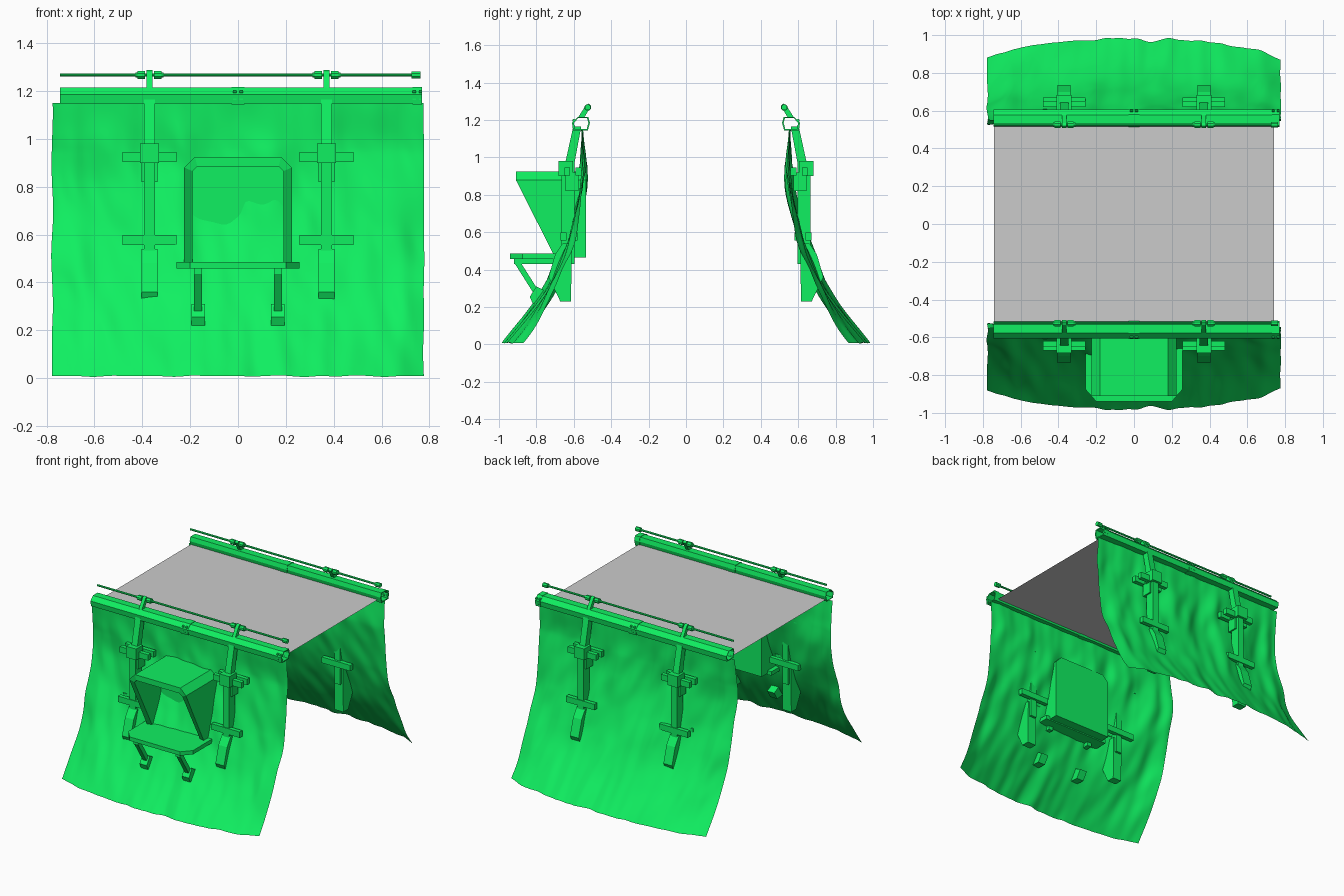
import bpy, bmesh, math
from mathutils import Vector, noise

if "Cube" in bpy.data.objects:
    bpy.data.objects.remove(bpy.data.objects["Cube"])

green = bpy.data.materials.new("green")
green.diffuse_color = (0.005, 0.87, 0.12, 1)
green.use_nodes = True
green.node_tree.nodes["Principled BSDF"].inputs["Base Color"].default_value = green.diffuse_color


def make(name, verts, faces, mat=green, recalc=True):
    me = bpy.data.meshes.new(name)
    me.from_pydata(verts, [], faces)
    bm = bmesh.new()
    bm.from_mesh(me)
    if recalc:
        bmesh.ops.recalc_face_normals(bm, faces=bm.faces)
    bm.to_mesh(me)
    bm.free()
    ob = bpy.data.objects.new(name, me)
    bpy.context.collection.objects.link(ob)
    if mat:
        me.materials.append(mat)
    return ob


def prism(name, yz, x0, x1, s=1):
    """Extrude a y-z outline along x; s = -1 mirrors it to the back."""
    n = len(yz)
    v = [(x, y * s, z) for x in (x0, x1) for y, z in yz]
    f = [(i, (i + 1) % n, n + (i + 1) % n, n + i) for i in range(n)]
    return make(name, v, f + [tuple(range(n)), tuple(range(n, 2 * n))])


def box(name, x0, x1, y0, y1, z0, z1, s=1):
    return prism(name, [(y0, z0), (y1, z0), (y1, z1), (y0, z1)], x0, x1, s)


def ngon(y, z, r, n=8):
    return [(y + r * math.cos(math.tau * (i + .5) / n),
             z + r * math.sin(math.tau * (i + .5) / n)) for i in range(n)]


def tube(name, yz, k_out, k_in, x0, x1, s):
    """Hollow extrusion: the outline scaled about its middle twice."""
    n = len(yz)
    cy, cz = sum(p[0] for p in yz) / n, sum(p[1] for p in yz) / n
    v = [(x, s * (cy + (y - cy) * k), cz + (z - cz) * k)
         for x, k in ((x0, k_out), (x1, k_out), (x1, k_in), (x0, k_in)) for y, z in yz]
    f = [(r * n + i, r * n + (i + 1) % n, (r + 1) % 4 * n + (i + 1) % n, (r + 1) % 4 * n + i)
         for r in range(4) for i in range(n)]
    return make(name, v, f)


def cloth(name, s):
    nx, nz = 100, 74
    v = []
    for j in range(nz + 1):
        for i in range(nx + 1):
            u, t = 2 * i / nx - 1, j / nz
            x, z = u * .777, t * 1.15
            low = max(0, 1 - z)
            fade = min(1, (1.15 - z) / .2)
            y = -.555 - .425 * low ** 2 + .1 * u * u * low ** 1.3 + .02 * u * u * (1 - low) * fade
            # long slanted drapes plus small wrinkles
            y += fade * .034 * noise.noise(Vector((x * 4.5 + z, z * 2.2, 3.1)))
            y += fade * .015 * noise.noise(Vector((x * 10 + z * 3, z * 5, 7.7)))
            y += .008 * noise.noise(Vector((x * 14, z * 2, 1.3)))
            x += .008 * u ** 4 * noise.noise(Vector((u, z * 5, 5.0)))
            z += .008 * (1 - t) * (1 + noise.noise(Vector((x * 9, 2.0, 0))))
            v.append((x, y * s, z))
    w = nx + 1
    f = [(j * w + i, j * w + i + 1, (j + 1) * w + i + 1, (j + 1) * w + i)
         for j in range(nz) for i in range(nx)]
    if s < 0:
        f = [q[::-1] for q in f]
    ob = make(name, v, f, recalc=False)
    ob.data.polygons.foreach_set("use_smooth", [True] * len(f))


rail = [(-.6, 1.147), (-.606, 1.185), (-.578, 1.214), (-.525, 1.214), (-.517, 1.185), (-.527, 1.147)]

# Two mirrored side walls
for s, side in ((1, "front"), (-1, "back")):
    cloth(side + "_cloth", s)

    # Hollow rail with clamp bands and bolts
    tube(side + "_rail", rail, 1, .88, -.745, .77, s)
    for x, w in ((0, .028), (.75, .02)):
        tube(side + "_rail_clamp", rail, 1.08, .95, x - w, x + w, s)
        for dx in (-.013, .013):
            for z in (1.166, 1.197):
                prism(side + "_bolt", [(y * 1, zz) for y, zz in ngon(-.6, z, .008)],
                      x + dx - .007, x + dx + .007, s)

    # Thin rod with end knob
    prism(side + "_rod", ngon(-.525, 1.267, .007), -.745, .75, s)
    prism(side + "_rod_knob", ngon(-.525, 1.267, .016), .725, .762, s)

    for x in (-.37, .37):
        # Rod bracket: slanted stem and collars
        prism(side + "_rod_stem", [(-.578, 1.212), (-.545, 1.212), (-.507, 1.275),
                                   (-.52, 1.288), (-.535, 1.28)], x - .012, x + .012, s)
        for dx in (-.035, .035):
            prism(side + "_rod_collar", ngon(-.525, 1.267, .018), x + dx - .016, x + dx + .016, s)
            prism(side + "_rod_collar_end", ngon(-.525, 1.267, .012),
                  x + dx * 1.35 - .012, x + dx * 1.35 + .012, s)
        # Post in three sections
        prism(side + "_upper_post", [(-.603, 1.165), (-.56, 1.165), (-.6, .95), (-.65, .95)],
              x - .023, x + .023, s)
        box(side + "_middle_post", x - .023, x + .023, -.665, -.595, .43, .97, s)
        prism(side + "_lower_post", [(-.66, .54), (-.61, .54), (-.615, .23), (-.672, .23),
                                     (-.735, .36), (-.70, .48)], x - .034, x + .034, s)
        # Clamp block with its tail, and paired cross bars
        box(side + "_post_clamp", x - .04, x + .04, -.682, -.605, .9, .98, s)
        box(side + "_clamp_tail", x - .034, x + .034, -.645, -.575, .82, .92, s)
        for z in (.925, .578):
            for y in (-.632, -.572):
                d = .02 if z < .7 else 0
                box(side + "_cross_bar", x - .113, x + .113, y - d - .018, y - d + .012,
                    z - .021, z + .021, s)

# Grey roof sheet
make("roof_sheet", [(-.74, -.53, 1.16), (.74, -.53, 1.16), (.74, .53, 1.16), (-.74, .53, 1.16)],
     [(0, 1, 2, 3)], None, False)


# Front hood: deep shell with clipped top corners, tapering toward the seat
def arch(w, z0, z1, c):
    return [(-w, z0), (-w, z1 - c), (c - w, z1), (w - c, z1), (w, z1 - c), (w, z0)]


def front_y(z):
    return -.70 - .21 * min(1, max(0, (z - .48) / .4))


outer, inner = arch(.225, .465, .925, .045), arch(.19, .48, .885, .02)
hood = [(x, -.535, z) for x, z in outer]
hood += [(x, front_y(z), z) for x, z in outer]
hood += [(x, front_y(z), z) for x, z in inner]
hood += [(x, -.60, z) for x, z in inner]
faces = [(r * 6 + i, r * 6 + (i + 1) % 6, r * 6 + 6 + (i + 1) % 6, r * 6 + 6 + i)
         for r in range(3) for i in range(6)]
make("seat_hood", hood, faces + [tuple(range(6)), tuple(range(18, 24))])

# Seat slab with clipped front corners
plan = [(-.257, -.60), (-.257, -.875), (-.20, -.94), (.20, -.94), (.257, -.875), (.257, -.60)]
make("seat", [(x, y, z) for z in (.457, .485) for x, y in plan],
     [(i, (i + 1) % 6, 6 + (i + 1) % 6, 6 + i) for i in range(6)]
     + [tuple(range(6)), tuple(range(6, 12))])

# Seat struts, runners and feet
for x in (-.167, .167):
    box("seat_runner", x - .017, x + .017, -.92, -.66, .43, .458)
    prism("seat_strut", [(-.92, .44), (-.885, .44), (-.765, .25), (-.80, .25)], x - .016, x + .016)
    prism("seat_foot", [(-.835, .255), (-.80, .31), (-.72, .27), (-.755, .215), (-.82, .22)],
          x - .028, x + .028)
